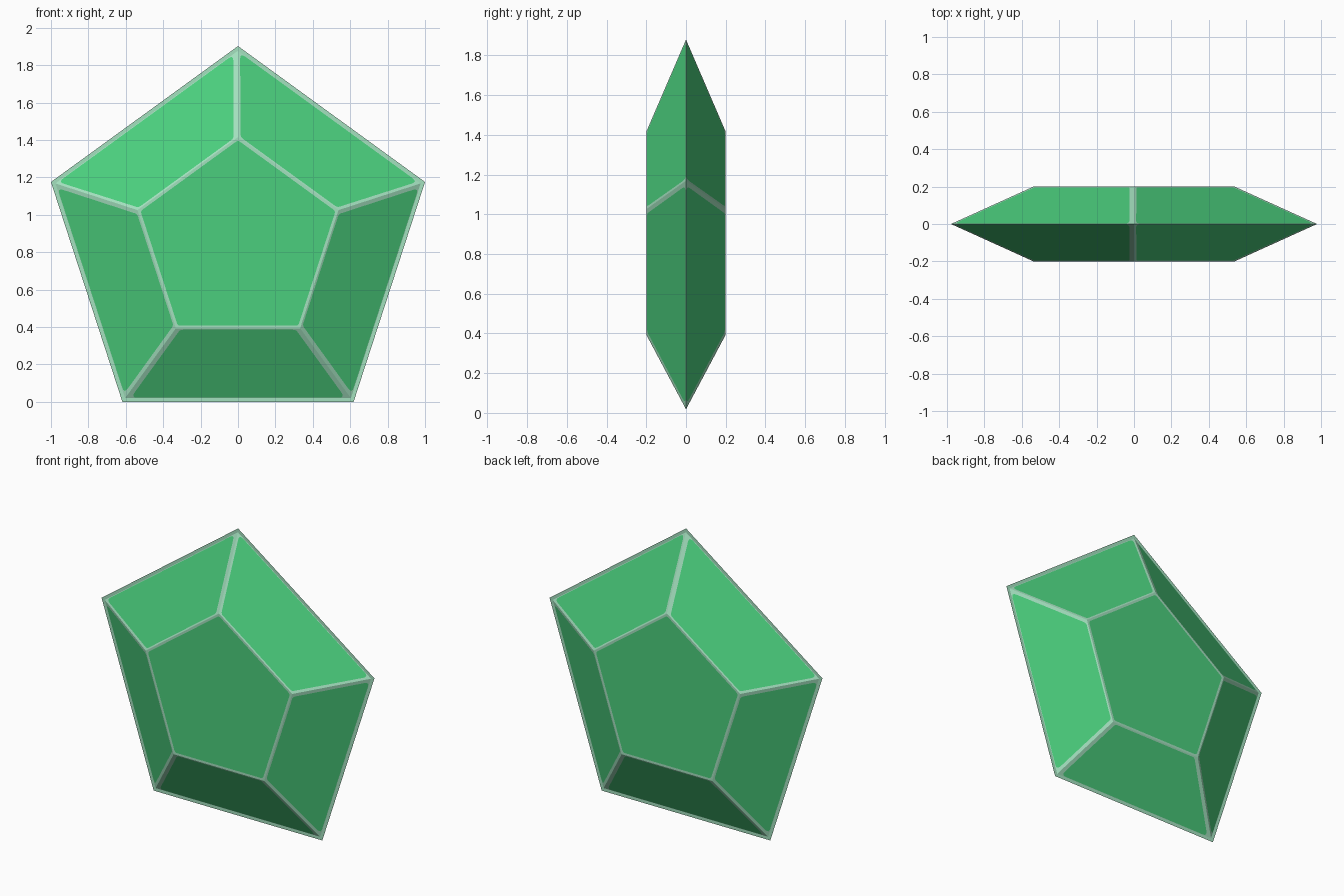
import bpy, bmesh, math
from mathutils import Vector

if "Cube" in bpy.data.objects:
    bpy.data.objects.remove(bpy.data.objects["Cube"])

R_RIM, R_GIRDLE, R_TABLE, R_PANEL = 1.0515, 1.029, 0.565, 0.548
HALF = 0.2                                   # half thickness
CZ = R_RIM * math.cos(math.radians(36))      # centre height
# Border width at the two ends of each facet, clockwise from the top right one
BORDERS = [(0.017, 0.02), (0.028, 0.026), (0.032, 0.032), (0.026, 0.028), (0.018, 0.034)]


def material(name, rgb):
    m = bpy.data.materials.new(name)
    m.diffuse_color = (*rgb, 1)
    m.use_nodes = True
    m.node_tree.nodes["Principled BSDF"].inputs["Base Color"].default_value = m.diffuse_color
    return m


GREEN = material("emerald green", (0.07, 0.62, 0.205))
PALE = material("pale edge green", (0.37, 0.75, 0.52))


def pentagon(radius, y):
    return [Vector((radius * math.sin(math.tau * i / 5), y,
                    CZ + radius * math.cos(math.tau * i / 5))) for i in range(5)]


def add_face(bm, pts, mat):
    f = bm.faces.new([bm.verts.new(p) for p in pts])
    f.material_index = mat


def rounded(a, p, b, r):
    """Five points rounding corner p between neighbours a and b."""
    s, e = p + (a - p).normalized() * r, p + (b - p).normalized() * r
    return [s * (1 - t) ** 2 + p * 2 * t * (1 - t) + e * t * t
            for t in (0, 0.25, 0.5, 0.75, 1)]


def framed_facet(bm, outer, inner, radii):
    """Green rounded panel inside a pale border."""
    n = len(outer)
    cor = [rounded(inner[k - 1], inner[k], inner[(k + 1) % n], radii[k]) for k in range(n)]
    add_face(bm, [p for c in cor for p in c], 0)
    for k in range(n):
        m = (k + 1) % n
        add_face(bm, [outer[k], outer[m]] + cor[m][2::-1] + cor[k][:1:-1], 1)


def finish(bm, name, recalc=True):
    bmesh.ops.remove_doubles(bm, verts=bm.verts, dist=1e-5)
    if recalc:
        bmesh.ops.recalc_face_normals(bm, faces=bm.faces)
    me = bpy.data.meshes.new(name)
    bm.to_mesh(me)
    bm.free()
    me.materials.append(GREEN)
    me.materials.append(PALE)
    ob = bpy.data.objects.new(name, me)
    bpy.context.collection.objects.link(ob)
    return ob


# Faceted gem: mirrored front and back halves
bm = bmesh.new()
for side in (-1, 1):
    girdle = pentagon(R_GIRDLE, 0)
    table = pentagon(R_TABLE, side * HALF)
    framed_facet(bm, table, pentagon(R_PANEL, side * HALF), [0.015] * 5)
    for i in range(5):
        j = (i + 1) % 5
        quad = [girdle[i], girdle[j], table[j], table[i]]
        u = (quad[1] - quad[0]).normalized()                      # along the girdle
        v = ((quad[2] + quad[3]) - (quad[0] + quad[1])).normalized()  # up the slope
        s, e = BORDERS[i]
        inner = [quad[0] + u * s + v * 0.005, quad[1] - u * e + v * 0.005,
                 quad[2] - u * e * 0.7 - v * 0.009, quad[3] + u * s * 0.7 - v * 0.009]
        framed_facet(bm, quad, inner, (0.035, 0.035, 0.015, 0.015))
finish(bm, "gem")

# Thin flat outline around the widest part
bm = bmesh.new()
for y in (-0.001, 0.001):
    outer, inner = pentagon(R_RIM, y), pentagon(R_GIRDLE - 0.004, y)
    for i in range(5):
        j = (i + 1) % 5
        quad = [outer[i], outer[j], inner[j], inner[i]]
        add_face(bm, quad if y < 0 else quad[::-1], 1)
finish(bm, "rim_outline", recalc=False)
